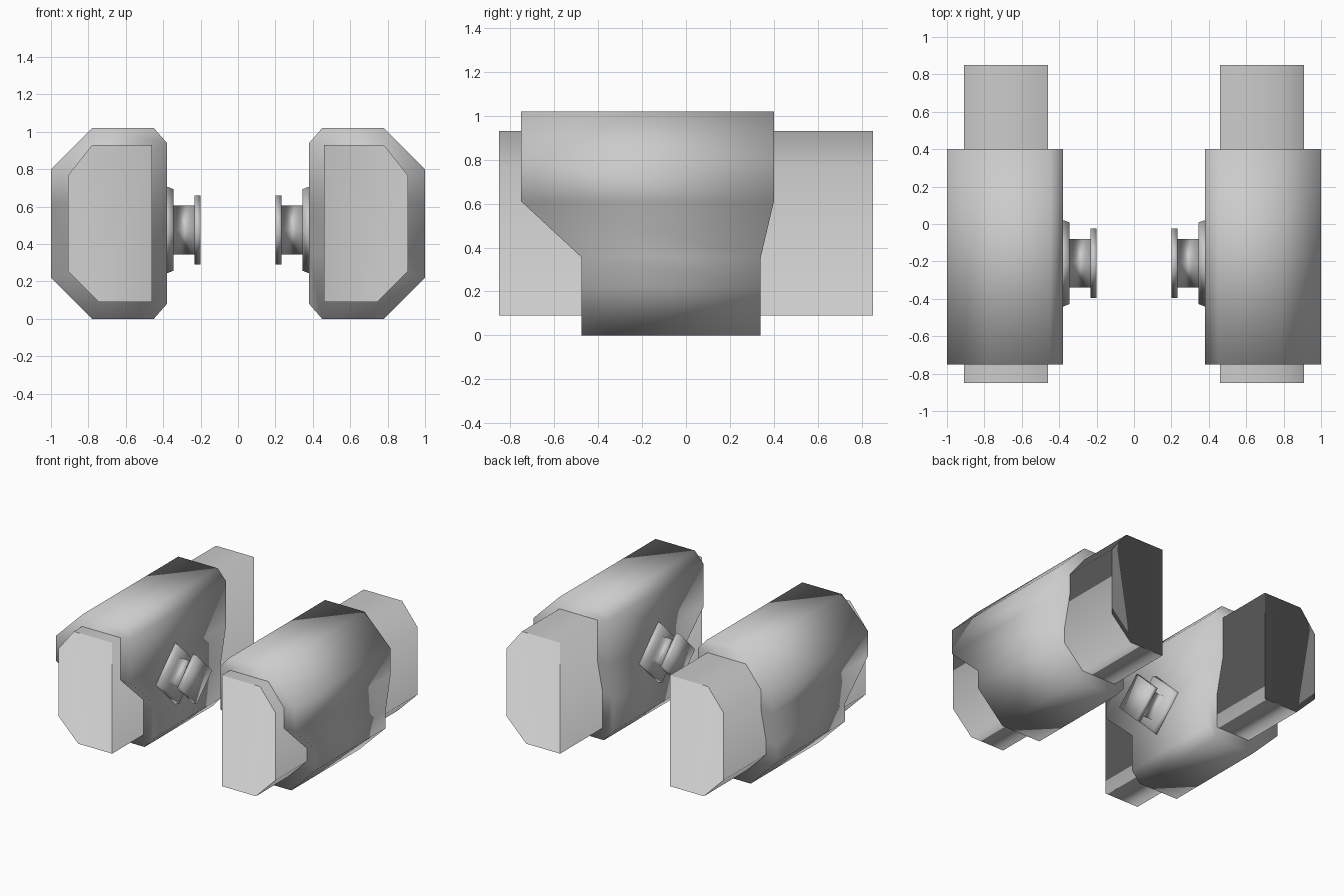
import bpy, bmesh, math

if "Cube" in bpy.data.objects:
    bpy.data.objects.remove(bpy.data.objects["Cube"])


def finish(bm, name):
    """Turn a right-hand bmesh part into a smooth object mirrored across x = 0."""
    bmesh.ops.recalc_face_normals(bm, faces=bm.faces[:])
    for f in bm.faces:
        f.smooth = True
    mesh = bpy.data.meshes.new(name)
    bm.to_mesh(mesh)
    bm.free()
    obj = bpy.data.objects.new(name, mesh)
    bpy.context.collection.objects.link(obj)
    mirror = obj.modifiers.new("mirror", 'MIRROR')
    mirror.use_axis[0] = True
    mirror.use_clip = False
    mirror.use_mirror_merge = False
    return obj


def bridge(bm, a, b):
    """Quads between two vertex loops."""
    n = len(a)
    for i in range(n):
        bm.faces.new((a[i], a[(i + 1) % n], b[(i + 1) % n], b[i]))


# Long inner pod: octagon-like section run front to back, with inset end caps
section = [(0.46, 0.09), (0.745, 0.09), (0.91, 0.255),
           (0.91, 0.765), (0.78, 0.93), (0.46, 0.93)]
bm = bmesh.new()
loops = [[bm.verts.new((x, y, z)) for x, z in section] for y in (-0.85, 0.85)]
bridge(bm, *loops)
caps = [bm.faces.new(l) for l in loops]
bmesh.ops.inset_individual(bm, faces=caps, thickness=0.02)
finish(bm, "inner_pod")

# Outer shell: wider section whose ends step back towards the bottom
shell = [(0.78, 1.02), (1.0, 0.80), (1.0, 0.61), (1.0, 0.355), (1.0, 0.22),
         (0.78, 0.0), (0.45, 0.0), (0.38, 0.08), (0.38, 0.355), (0.38, 0.61),
         (0.38, 0.94), (0.45, 1.02)]
bm = bmesh.new()
ends = []
for high, low in ((-0.75, -0.475), (0.40, 0.34)):
    loop = [bm.verts.new((x, high if z > 0.5 else low, z)) for x, z in shell]
    for ids in ((11, 0, 1, 2, 9, 10), (2, 3, 8, 9), (3, 4, 5, 6, 7, 8)):
        bm.faces.new([loop[i] for i in ids])
    ends.append(loop)
bridge(bm, *ends)
finish(bm, "outer_shell")

# Hub connector: four-sided spool on the inner wall (x, radius)
profile = [(0.20, 0.185), (0.232, 0.185), (0.232, 0.13), (0.345, 0.13),
           (0.345, 0.218), (0.375, 0.23), (0.39, 0.23)]
bm = bmesh.new()
rings = []
for x, r in profile:
    rings.append([bm.verts.new((x, -0.21 + r * math.cos(i * math.pi / 2),
                                0.475 + r * math.sin(i * math.pi / 2)))
                  for i in range(4)])
for a, b in zip(rings, rings[1:]):
    bridge(bm, a, b)
bm.faces.new(rings[0])
bm.faces.new(rings[-1])
hub = finish(bm, "hub_connector")
bpy.context.view_layer.objects.active = hub
hub.select_set(True)
bpy.ops.object.shade_smooth_by_angle(angle=math.radians(91))
